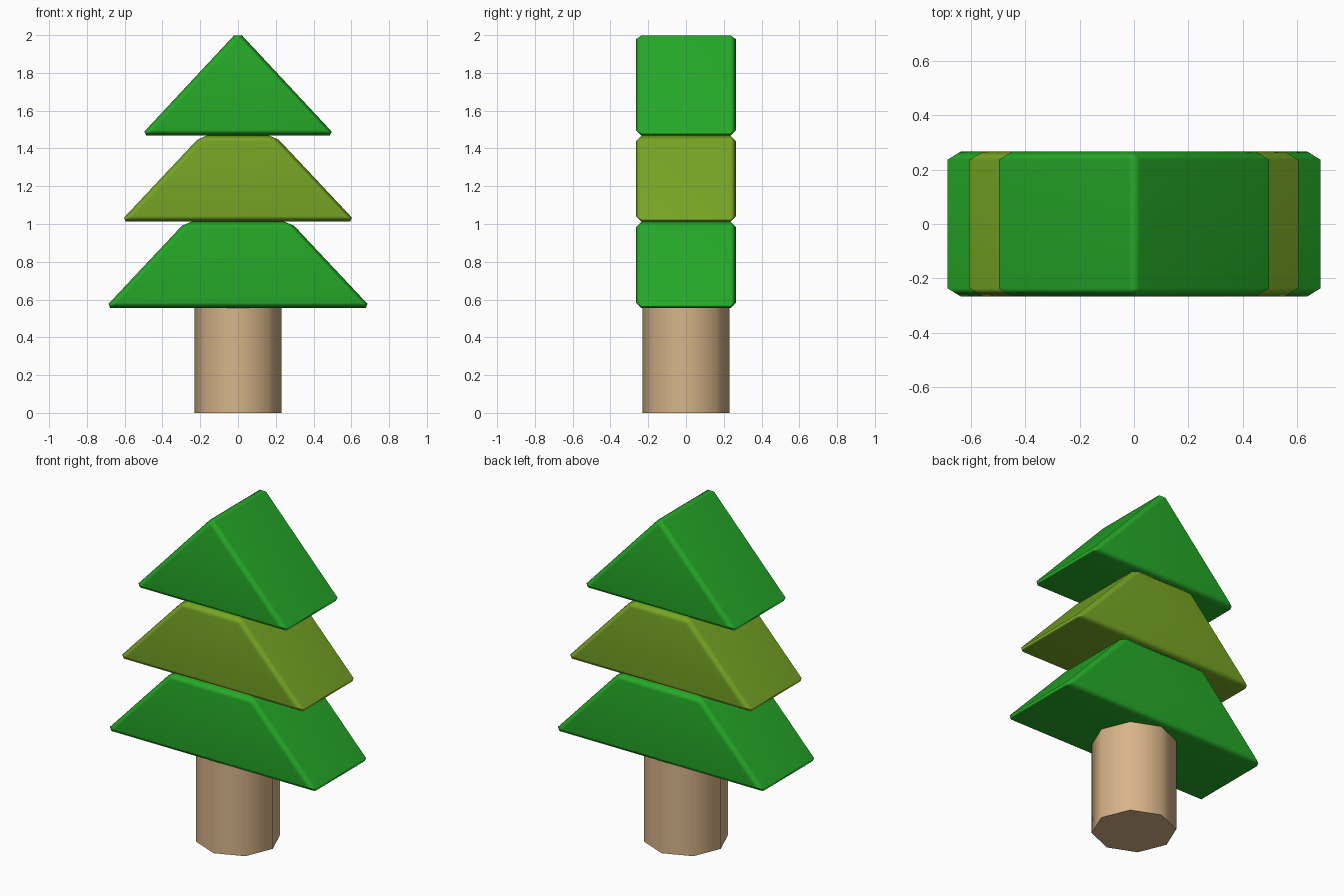
import bpy, bmesh, math

if "Cube" in bpy.data.objects:
    bpy.data.objects.remove(bpy.data.objects["Cube"])


def material(name, rgb):
    m = bpy.data.materials.new(name)
    m.diffuse_color = (*rgb, 1)
    m.use_nodes = True
    m.node_tree.nodes["Principled BSDF"].inputs["Base Color"].default_value = m.diffuse_color
    return m


GREEN = material("leaf_green", (0.019, 0.40, 0.021))
OLIVE = material("olive_green", (0.185, 0.38, 0.018))
WOOD = material("light_wood", (0.68, 0.455, 0.25))


def finish(bm, name, mat):
    bmesh.ops.recalc_face_normals(bm, faces=bm.faces)
    for f in bm.faces:
        f.smooth = True
    me = bpy.data.meshes.new(name)
    bm.to_mesh(me)
    bm.free()
    me.materials.append(mat)
    ob = bpy.data.objects.new(name, me)
    bpy.context.collection.objects.link(ob)
    return ob


def tier(name, z0, z1, half_base, half_top, mat, half_depth=0.266):
    """Extruded tapered profile with chamfered edges."""
    profile = [(-half_base, z0), (half_base, z0)]
    profile += [(half_top, z1), (-half_top, z1)] if half_top else [(0, z1)]
    bm = bmesh.new()
    face = bm.faces.new([bm.verts.new((x, -half_depth, z)) for x, z in profile])
    ext = bmesh.ops.extrude_face_region(bm, geom=[face], use_keep_orig=True)
    moved = [v for v in ext["geom"] if isinstance(v, bmesh.types.BMVert)]
    bmesh.ops.translate(bm, verts=moved, vec=(0, 2 * half_depth, 0))
    bmesh.ops.recalc_face_normals(bm, faces=bm.faces)
    bmesh.ops.bevel(bm, geom=bm.edges[:], offset=0.03, offset_type='OFFSET',
                    segments=1, affect='EDGES', profile=0.5)
    ob = finish(bm, name, mat)
    # keep the big faces flat, blending only across the chamfers
    ob.modifiers.new("soft_edges", 'WEIGHTED_NORMAL')


# Three stacked foliage blocks
tier("lower_foliage", 0.555, 1.012, 0.706, 0.277, GREEN)
tier("middle_foliage", 1.012, 1.468, 0.624, 0.195, OLIVE)
tier("upper_foliage", 1.468, 2.021, 0.516, 0, GREEN)

# Eight-sided trunk, corners on the axes
bm = bmesh.new()
sides = [math.tau * i / 8 for i in range(8)]
ring = [bm.verts.new((0.231 * math.cos(a), 0.231 * math.sin(a), 0)) for a in sides]
base = bm.faces.new(ring)
ext = bmesh.ops.extrude_face_region(bm, geom=[base], use_keep_orig=True)
top = [v for v in ext["geom"] if isinstance(v, bmesh.types.BMVert)]
bmesh.ops.translate(bm, verts=top, vec=(0, 0, 0.556))
trunk = finish(bm, "trunk", WOOD)
bpy.context.view_layer.objects.active = trunk
trunk.select_set(True)
bpy.ops.object.shade_smooth_by_angle(angle=math.radians(60))
